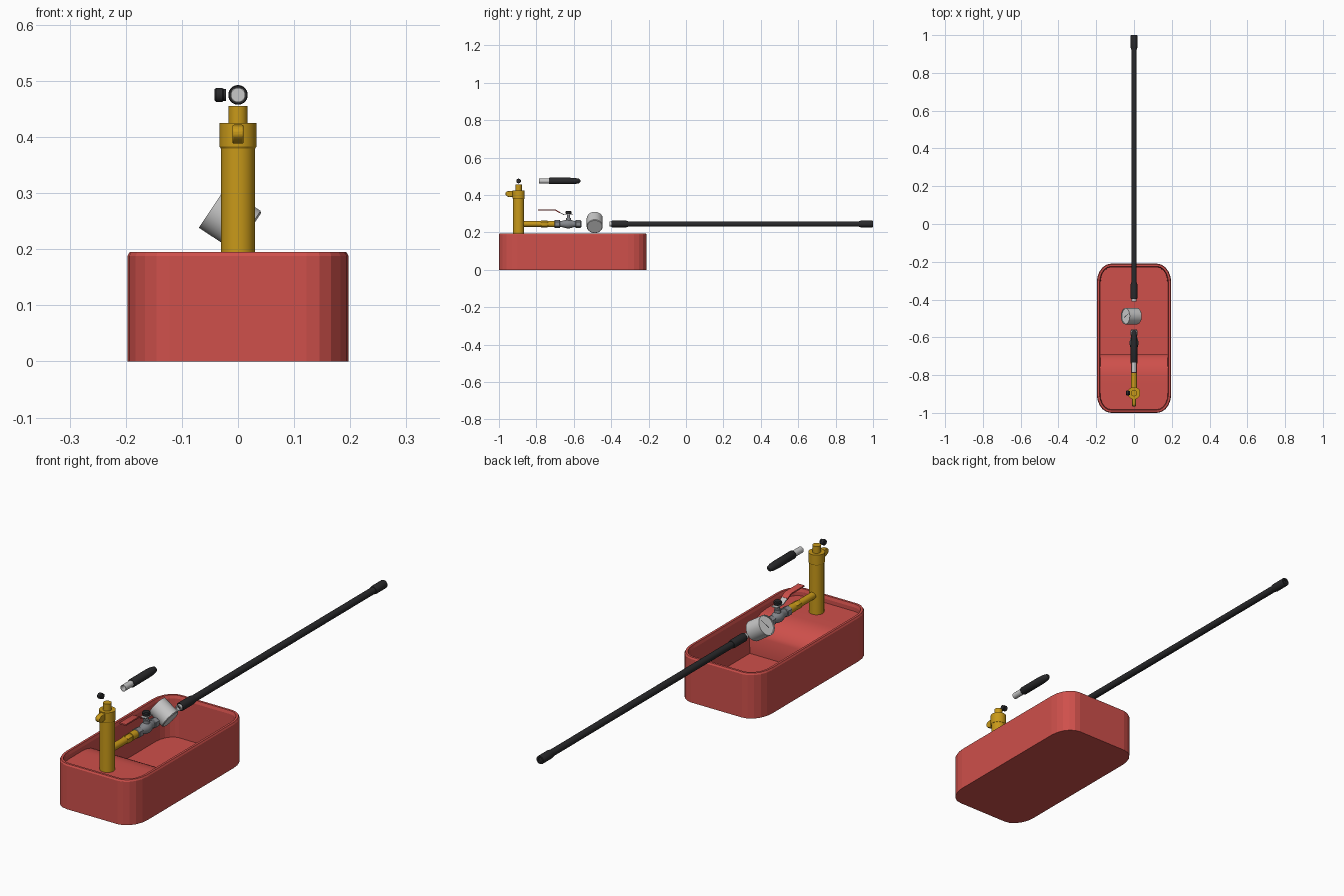
import bpy, bmesh, math
from mathutils import Vector

if "Cube" in bpy.data.objects:
    bpy.data.objects.remove(bpy.data.objects["Cube"])


def material(name, rgb):
    m = bpy.data.materials.new(name)
    m.diffuse_color = (*rgb, 1)
    m.use_nodes = True
    m.node_tree.nodes["Principled BSDF"].inputs["Base Color"].default_value = m.diffuse_color
    return m


RED = material("tank red", (0.62, 0.08, 0.07))
GOLD = material("brass yellow", (0.58, 0.32, 0.01))
BLACK = material("rubber black", (0.022, 0.022, 0.024))
SILVER = material("silver", (0.58, 0.58, 0.58))
STEEL = material("valve grey", (0.24, 0.25, 0.27))
WHITE = material("dial white", (0.75, 0.75, 0.75))


def finish(name, bm, mat, smooth=True):
    bmesh.ops.recalc_face_normals(bm, faces=bm.faces)
    me = bpy.data.meshes.new(name)
    bm.to_mesh(me)
    bm.free()
    me.materials.append(mat)
    ob = bpy.data.objects.new(name, me)
    bpy.context.collection.objects.link(ob)
    if smooth:
        bpy.ops.object.select_all(action='DESELECT')
        ob.select_set(True)
        bpy.context.view_layer.objects.active = ob
        bpy.ops.object.shade_smooth_by_angle(angle=math.radians(32))
    return ob


def lathe(name, origin, axis, profile, mat, segs=24):
    """Turn (distance, radius) pairs around an axis; both ends are capped."""
    bm = bmesh.new()
    q = Vector((0, 0, 1)).rotation_difference(Vector(axis).normalized())
    rings = []
    for t, r in profile:
        rings.append([bm.verts.new(Vector(origin) + q @ Vector((
            r * math.cos(math.tau * (i + .5) / segs), r * math.sin(math.tau * (i + .5) / segs), t)))
            for i in range(segs)])
    for a, b in zip(rings, rings[1:]):
        for i in range(segs):
            j = (i + 1) % segs
            bm.faces.new((a[i], a[j], b[j], b[i]))
    bm.faces.new(rings[0])
    bm.faces.new(rings[-1])
    return finish(name, bm, mat)


def along_y(name, profile, mat, z, segs=24):
    return lathe(name, (0, 0, z), (0, 1, 0), profile, mat, segs)


def prism(name, points, half_width, mat):
    """Extrude a closed (y, z) outline across x."""
    bm = bmesh.new()
    a, b = [[bm.verts.new((s * half_width, y, z)) for y, z in points] for s in (-1, 1)]
    n = len(points)
    for i in range(n):
        j = (i + 1) % n
        bm.faces.new((a[i], a[j], b[j], b[i]))
    bm.faces.new(a)
    bm.faces.new(b)
    return finish(name, bm, mat)


# Tank: rounded rectangular shell with a rolled rim and a floor
CY, HX, HY, RX, RY, N = -0.605, 0.197, 0.395, 0.075, 0.10, 5


def outline(inset):
    pts = []
    for k, (sx, sy) in enumerate(((1, 1), (-1, 1), (-1, -1), (1, -1))):
        for i in range(N + 1):
            a = math.pi / 2 * (k + i / N)
            pts.append((sx * (HX - RX - 0) + (RX - inset) * math.cos(a),
                        CY + sy * (HY - RY) + (RY - inset) * math.sin(a)))
    return pts


bm = bmesh.new()
rings = [[bm.verts.new((x, y, z)) for x, y in outline(d)] for d, z in
         ((0, 0), (0, .188), (.004, .195), (.014, .195), (.018, .182), (.020, .015))]
for a, b in zip(rings, rings[1:]):
    for i in range(len(a)):
        j = (i + 1) % len(a)
        bm.faces.new((a[i], a[j], b[j], b[i]))
bm.faces.new(rings[0])
bm.faces.new(rings[-1])
finish("tank", bm, RED, smooth=False)


# Deck: platform that rounds down toward the open well
def inner_half_width(y):
    d = 0.018
    over = max(0, abs(y - CY) - (HY - RY)) / (RY - d)
    return HX - RX + (RX - d) * math.sqrt(max(0, 1 - min(1, over) ** 2))


deck = [(-1 + .018 + .0035 * i * i, .165) for i in range(8)]
for i in range(1, 9):
    a = math.pi / 2 * i / 8 * 0.85
    deck.append((-0.81 + .12 * math.sin(a) / math.sin(math.pi / 2 * .85),
                 .165 - .07 * (1 - math.cos(a)) / (1 - math.cos(math.pi / 2 * .85))))
deck.append((-0.69, .014))
bm = bmesh.new()
rows = [[bm.verts.new((s * inner_half_width(y), y, z)) for s in (-1, 1)] for y, z in deck]
for a, b in zip(rows, rows[1:]):
    bm.faces.new((a[0], a[1], b[1], b[0]))
finish("deck", bm, RED)

# Pump column with collar and neck
PY = -0.895
lathe("pump_column", (0, PY, 0), (0, 0, 1),
      [(.15, .03), (.38, .03), (.38, .031), (.383, .033), (.425, .033), (.425, .017), (.455, .017)],
      GOLD, 32)

# Lug on the collar, with a rounded plate and two cheeks
lug = prism("collar_lug", [(-.92, .392), (-.945, .388), (-.958, .394), (-.965, .402),
                           (-.965, .412), (-.958, .419), (-.945, .422), (-.92, .422)], .010, GOLD)
bev = lug.modifiers.new("soft", 'BEVEL')
bev.width, bev.segments = .003, 2

# Knob beside the top of the pump
lathe("pivot_knob", (-.042, PY, .475), (1, 0, 0),
      [(0, .010), (.003, .0125), (.014, .0125), (.016, .011), (.021, .011)], BLACK, 20)

# Pump handle: hollow silver tube and tapered grip
along_y("handle_tube", [(-.72, .0135), (-.787, .0135), (-.787, .012), (-.735, .012)], SILVER, .475)
along_y("handle_grip", [(-.733, .016), (-.730, .0175), (-.62, .0175), (-.59, .016),
                        (-.572, .012), (-.565, .006)], BLACK, .475)

# Outlet pipe and its hexagonal union
Z = .245
along_y("outlet_pipe", [(-.88, .015), (-.70, .015)], GOLD, Z)
along_y("union_nut", [(-.775, .017), (-.772, .019), (-.742, .019), (-.739, .017)], GOLD, Z, 6)
along_y("union_collar", [(-.739, .0175), (-.70, .0175)], GOLD, Z)

# Ball valve: hexagonal ends, round body, stem and nut
for nm, y in (("valve_inlet", -.703), ("valve_outlet", -.592)):
    along_y(nm, [(y, .019), (y + .003, .022), (y + .027, .022), (y + .030, .019)], STEEL, Z, 6)
along_y("valve_body", [(-.675, .016), (-.655, .018), (-.645, .022), (-.630, .0245), (-.615, .022),
                       (-.605, .018), (-.59, .016)], STEEL, Z)
lathe("valve_stem", (0, -.628, 0), (0, 0, 1),
      [(.255, .014), (.278, .014), (.278, .009), (.304, .009)], STEEL, 16)
lathe("valve_nut", (0, -.628, 0), (0, 0, 1),
      [(.299, .015), (.302, .0165), (.311, .0165), (.315, .013)], BLACK, 12)
along_y("valve_nipple", [(-.565, .015), (-.558, .015), (-.558, .011), (-.575, .011)], STEEL, Z)

# Valve lever: steel arm with a red sleeve
prism("lever_arm", [(-.70, .3185), (-.652, .292), (-.605, .292), (-.605, .296),
                    (-.651, .296), (-.70, .3225)], .013, SILVER)
prism("lever_sleeve", [(-.79, .317), (-.70, .317), (-.675, .303), (-.675, .310),
                       (-.699, .323), (-.79, .323)], .015, RED)

# Pressure gauge, tilted up to the left, with recessed dial and needle
D = Vector((-.83, 0, .55)).normalized()
gc = Vector((.019, -.488, .231))
lathe("gauge_case", gc, D,
      [(0, .040), (.003, .043), (.078, .043), (.078, .039), (.073, .039)], SILVER, 40)
lathe("gauge_dial", gc, D, [(.072, .0385), (.0745, .0385)], WHITE, 40)
along = Vector((.55, 0, .83)).normalized()
side = Vector((0, 1, 0))
bm = bmesh.new()
center = gc + D * .0755
needle_dir = (along + side * .5).normalized()
cross = D.cross(needle_dir)
bm.faces.new([bm.verts.new(center + needle_dir * u + cross * v) for u, v in
              ((-.016, -.0025), (.032, -.0008), (.032, .0008), (-.016, .0025))])
finish("gauge_needle", bm, BLACK, smooth=False)

# Hose with ferrules and a silver end fitting
along_y("hose_fitting", [(-.38, .013), (-.41, .013), (-.41, .009), (-.39, .009)], SILVER, Z)
along_y("hose", [(-.39, .0145), (.99, .0145)], BLACK, Z)
along_y("hose_ferrule_near", [(-.397, .016), (-.394, .018), (-.32, .018), (-.31, .016)], BLACK, Z)
along_y("hose_ferrule_far", [(.925, .016), (.935, .018), (.997, .018), (1, .017),
                             (1, .010), (.992, .010)], BLACK, Z)
